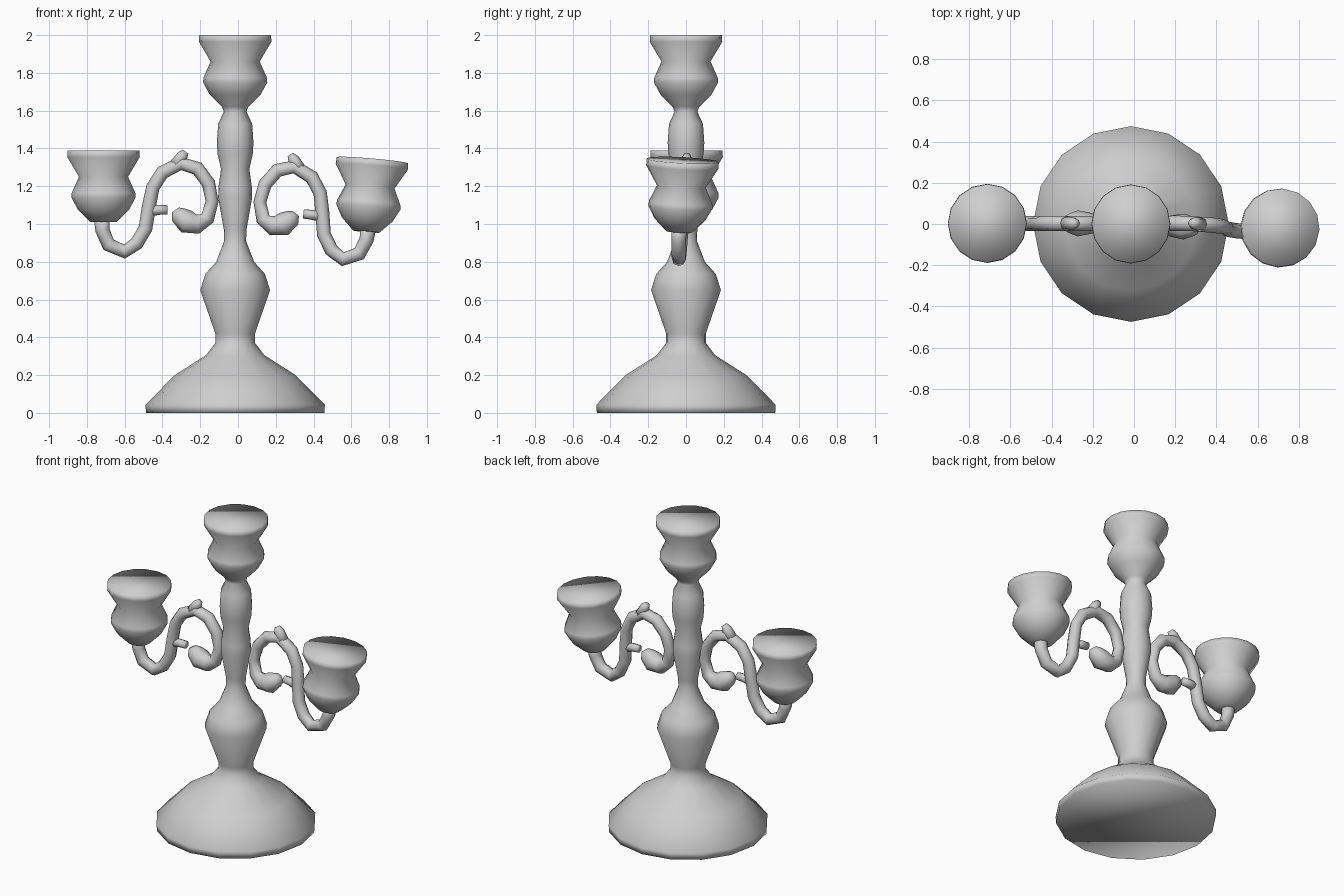
import bpy, bmesh
from math import pi, cos, sin, radians
from mathutils import Matrix, Vector

old = bpy.data.objects.get("Cube")
if old:
    bpy.data.objects.remove(old)

GREY = (0.62, 0.62, 0.62, 1)
metal = bpy.data.materials.new("pale_grey_metal")
metal.use_nodes = True
metal.diffuse_color = GREY
metal.node_tree.nodes["Principled BSDF"].inputs["Base Color"].default_value = GREY

AXIS = Matrix.Translation((-0.015, 0, 0))


def skin(name, rings, matrix):
    """Bridge vertex rings into a closed, smooth-shaded tube."""
    bm = bmesh.new()
    loops = [[bm.verts.new(p) for p in ring] for ring in rings]
    n = len(loops[0])
    for a, b in zip(loops, loops[1:]):
        for i in range(n):
            j = (i + 1) % n
            bm.faces.new((a[i], a[j], b[j], b[i]))
    bm.faces.new(loops[0])
    bm.faces.new(loops[-1])
    bm.transform(matrix)
    bmesh.ops.recalc_face_normals(bm, faces=bm.faces)
    mesh = bpy.data.meshes.new(name)
    bm.to_mesh(mesh)
    bm.free()
    mesh.materials.append(metal)
    mesh.shade_smooth()
    obj = bpy.data.objects.new(name, mesh)
    bpy.context.collection.objects.link(obj)


def lathe(name, profile, matrix, sides=16):
    """Turn a (radius, height) profile about z."""
    turns = [2 * pi * i / sides for i in range(sides)]
    skin(name, [[(r * cos(a), r * sin(a), z) for a in turns]
                for r, z in profile], matrix)


def tube(name, path, matrix, sides=8):
    """Sweep a circle along (x, z, radius) points in the xz plane."""
    pts = [Vector((x, 0, z)) for x, z, r in path]
    rings = []
    for i, p in enumerate(pts):
        t = (pts[min(i + 1, len(pts) - 1)] - pts[max(i - 1, 0)]).normalized()
        across = Vector((-t.z, 0, t.x))
        r = path[i][2]
        turns = [2 * pi * k / sides for k in range(sides)]
        rings.append([p + across * r * cos(a) + Vector((0, r * sin(a), 0))
                      for a in turns])
    skin(name, rings, matrix)


# Candle cup, measured down from its rim
CUP = [(0.07, -0.38), (0.135, -0.315), (0.17, -0.25), (0.168, -0.225),
       (0.13, -0.14), (0.192, -0.035), (0.19, 0)]

# Base and turned stem, finished with the centre cup
STEM = [(0.472, 0), (0.475, 0.043), (0.32, 0.2), (0.155, 0.305),
        (0.105, 0.37), (0.105, 0.42), (0.185, 0.65), (0.158, 0.735),
        (0.1, 0.8), (0.058, 0.91), (0.06, 0.97), (0.09, 1.14),
        (0.088, 1.2), (0.075, 1.29), (0.093, 1.37), (0.097, 1.43),
        (0.09, 1.53), (0.06, 1.595)]
lathe("base_and_stem", STEM + [(r, z + 2) for r, z in CUP], AXIS)

# Scrolled branch, from the cup down, up and round into the curl
BRANCH = [(0.707, 1.035, 0.042), (0.702, 0.966, 0.038), (0.67, 0.89, 0.038),
          (0.586, 0.854, 0.037), (0.522, 0.897, 0.037), (0.475, 0.976, 0.037),
          (0.457, 1.09, 0.037), (0.436, 1.194, 0.036), (0.385, 1.273, 0.037),
          (0.289, 1.321, 0.036), (0.2, 1.294, 0.037), (0.141, 1.215, 0.036),
          (0.122, 1.119, 0.034), (0.147, 1.03, 0.038), (0.199, 1.0, 0.052),
          (0.258, 1.013, 0.063), (0.3, 1.05, 0.047), (0.316, 1.075, 0.022)]
LEAF = [(0.32, 1.305, 0.035), (0.28, 1.36, 0.03), (0.262, 1.383, 0.018)]
THORN = [(0.453, 1.07, 0.03), (0.4, 1.075, 0.026), (0.358, 1.075, 0.024)]


def arm(side, matrix):
    tube(side + "_branch", BRANCH, matrix)
    tube(side + "_leaf", LEAF, matrix)
    tube(side + "_thorn", THORN, matrix)
    lathe(side + "_cup", CUP, matrix @ Matrix.Translation((0.697, 0, 1.39)))


# Right arm stands straight; left arm sags and twists about its joint
arm("right", Matrix.Translation((0, 0.003, 0)) @ AXIS @ Matrix.Scale(-1, 4, (1, 0, 0)))
pivot = Vector((0.088, 0, 1.13))
sag = (Matrix.Translation(pivot + Vector((0.01, 0.002, 0)))
       @ Matrix.Rotation(radians(-2.8), 4, "Z")
       @ Matrix.Rotation(radians(-3), 4, "X")
       @ Matrix.Rotation(radians(4.8), 4, "Y")
       @ Matrix.Translation(-pivot))
arm("left", AXIS @ sag)
